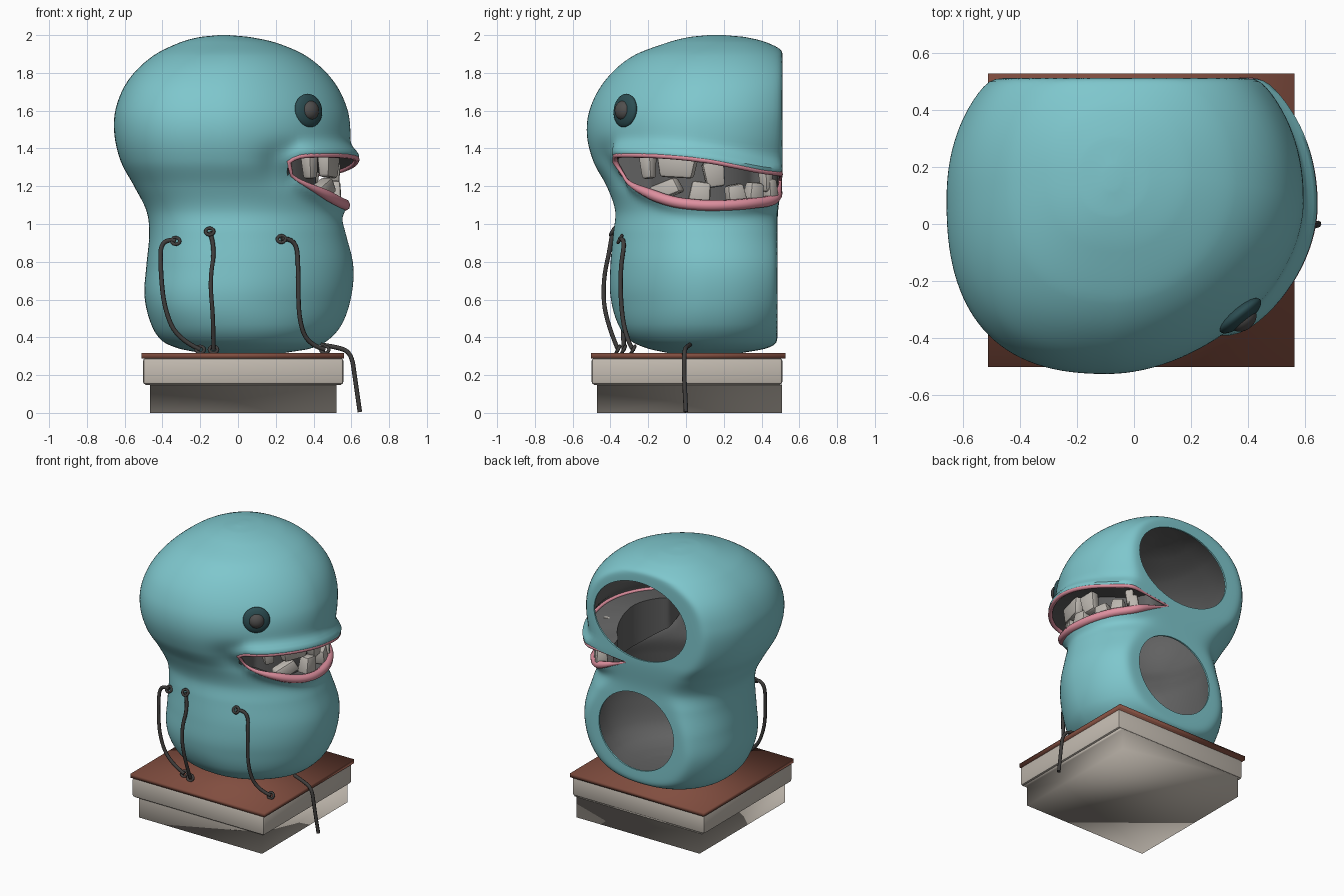
import bpy, bmesh, math
from mathutils import Vector, Matrix

if "Cube" in bpy.data.objects:
    bpy.data.objects.remove(bpy.data.objects["Cube"])


def material(name, r, g, b):
    m = bpy.data.materials.new(name)
    m.use_nodes = True
    m.diffuse_color = (r, g, b, 1)
    bsdf = next(n for n in m.node_tree.nodes if n.type == 'BSDF_PRINCIPLED')
    bsdf.inputs["Base Color"].default_value = (r, g, b, 1)
    bsdf.inputs["Roughness"].default_value = 0.7
    return m


TEAL = material("teal skin", .21, .57, .61)
INSIDE = material("dark grey inside", .12, .12, .12)
PINK = material("pink lip", .74, .28, .35)
RED = material("red brown board", .22, .075, .05)
STONE = material("pale stone", .55, .5, .44)
TOOTH = material("tooth", .5, .47, .43)
WIRE = material("dark wire", .05, .047, .045)
RIM = material("dark teal rim", .025, .075, .085)
PUPIL = material("grey pupil", .08, .077, .075)

# Body: height, left x, right x, front y, back y
BODY = [(.318, -.2, .25, -.1, .3), (.34, -.31, .38, -.2, .42), (.38, -.4, .47, -.29, .5),
        (.47, -.46, .55, -.36, .57), (.62, -.495, .6, -.4, .62), (.78, -.485, .61, -.4, .62),
        (.95, -.47, .57, -.385, .57), (1.07, -.485, .54, -.375, .53), (1.2, -.55, .55, -.42, .57),
        (1.33, -.62, .58, -.49, .64), (1.48, -.655, .595, -.525, .68), (1.62, -.645, .575, -.505, .69),
        (1.77, -.575, .495, -.42, .66), (1.89, -.45, .36, -.28, .56), (1.96, -.31, .2, -.1, .43),
        (1.99, -.2, .06, .02, .31), (2, -.1, -.05, .12, .2)]
# Mouth: angle round the body, upper z, lower z
MOUTH = [(-55, 1.33, 1.29), (-51, 1.358, 1.24), (-40, 1.365, 1.185), (-20, 1.36, 1.122), (0, 1.34, 1.1),
         (15, 1.31, 1.1), (32, 1.28, 1.11), (50, 1.265, 1.13), (78, 1.235, 1.225)]


def sample(table, t):
    """Smooth interpolation of table rows by their first column."""
    t = min(max(t, table[0][0]), table[-1][0])
    i = next(k for k in range(len(table) - 1) if t <= table[k + 1][0])
    last = len(table) - 1

    def slope(k, c):
        a, b = table[max(k - 1, 0)], table[min(k + 1, last)]
        return (b[c] - a[c]) / (b[0] - a[0])
    p, q = table[i], table[i + 1]
    h = q[0] - p[0]
    s = (t - p[0]) / h
    return [p[c] * (1 + 2 * s) * (1 - s) ** 2 + q[c] * s * s * (3 - 2 * s)
            + h * slope(i, c) * s * (1 - s) ** 2 - h * slope(i + 1, c) * s * s * (1 - s)
            for c in range(1, len(p))]


def ramp(a, b, t):
    s = min(max((t - a) / (b - a), 0), 1)
    return s * s * (3 - 2 * s)


def bump(t, width):
    return math.exp(-(t / width) ** 2)


def outward(deg):
    return Vector((math.cos(math.radians(deg)), math.sin(math.radians(deg)), 0))


def surface(deg, z, inset=0):
    """Point on the body skin, with swollen lips and a flattened back."""
    xl, xr, yf, yb = sample(BODY, z)
    out = outward(deg)
    c, s = out.xy
    n = (2.35 if s < 0 else 2.2) if c < 0 else (1.9 if s < 0 else 2.2)
    up, low = sample(MOUTH, deg)
    window = ramp(-66, -45, deg) * (1 - ramp(50, 78, deg))
    swell = window * (.06 * bump(z - up - .01, .05) + .035 * bump(z - low + .005, .05))
    swell -= .04 * bump(deg + 57, 12) * bump(z - 1.31, .1)
    x = (xl + xr) / 2 + math.copysign(abs(c) ** (2 / n), c) * (xr - xl) / 2 + c * swell
    x -= .06 * min(s, 0) ** 2 * ramp(.32, .6, z) * (1 - ramp(1.7, 2, z))
    y = (yf + yb) / 2 + math.copysign(abs(s) ** (2 / n), s) * (yb - yf) / 2 + s * swell
    flat, k = .485 + .027 * ramp(1, 1.3, z), .015
    y = min(y, flat) - k * math.log1p(math.exp(-abs(flat - y) / k))
    return Vector((x, y, z)) - out * inset


def skin(deg, z):
    """Surface point whose ring bends to follow the upper lip."""
    deg = (deg + 180) % 360 - 180
    bend = ramp(-85, -50, deg) * (1 - ramp(70, 120, deg)) * bump(z - 1.365, .22)
    return surface(deg, z + (sample(MOUTH, deg)[0] - 1.365) * bend)


def finish(name, mesh, mats, angle=40):
    ob = bpy.data.objects.new(name, mesh)
    bpy.context.collection.objects.link(ob)
    mesh.materials.clear()
    for m in mats:
        mesh.materials.append(m)
    smooth(ob, angle)
    return ob


def smooth(ob, angle):
    bpy.ops.object.select_all(action='DESELECT')
    ob.select_set(True)
    bpy.context.view_layer.objects.active = ob
    bpy.ops.object.shade_smooth_by_angle(angle=math.radians(angle))


def from_bmesh(name, bm, mats, angle=40):
    bmesh.ops.recalc_face_normals(bm, faces=bm.faces)
    me = bpy.data.meshes.new(name)
    bm.to_mesh(me)
    bm.free()
    return finish(name, me, mats, angle)


def loft(name, rings, mats, closed=True, angle=40):
    """Skin rings of points and cap both ends, or skin open strips."""
    bm = bmesh.new()
    vs = [[bm.verts.new(p) for p in ring] for ring in rings]
    n = len(vs[0])
    for a, b in zip(vs, vs[1:]):
        for i in range(n if closed else n - 1):
            bm.faces.new((a[i], a[(i + 1) % n], b[(i + 1) % n], b[i]))
    if closed:
        bm.faces.new(vs[0])
        bm.faces.new(vs[-1])
    return from_bmesh(name, bm, mats, angle)


def baked(ob):
    return bpy.data.meshes.new_from_object(ob.evaluated_get(bpy.context.evaluated_depsgraph_get()))


def tube(name, pts, radius, mat, radii=None, cyclic=False, kind='POLY'):
    cu = bpy.data.curves.new(name + " path", 'CURVE')
    cu.dimensions, cu.bevel_depth, cu.bevel_resolution = '3D', radius, 2
    cu.use_fill_caps = True
    sp = cu.splines.new(kind)
    sp.points.add(len(pts) - 1)
    for i, p in enumerate(pts):
        sp.points[i].co = (*p, 1)
        sp.points[i].radius = radii[i] if radii else 1
    if kind == 'NURBS':
        sp.order_u, sp.use_endpoint_u, sp.resolution_u = 3, True, 6
    sp.use_cyclic_u = cyclic
    ob = bpy.data.objects.new(name + " path", cu)
    bpy.context.collection.objects.link(ob)
    me = baked(ob)
    bpy.data.objects.remove(ob)
    return finish(name, me, [mat], 60)


def box(name, lo, hi, mat, bevel, taper=1, turn=Matrix()):
    bm = bmesh.new()
    bmesh.ops.create_cube(bm, size=1)
    lo, hi = Vector(lo), Vector(hi)
    for v in bm.verts:
        if v.co.z < 0:
            v.co.x, v.co.y = v.co.x * taper, v.co.y * taper
        v.co = Vector(a * b for a, b in zip(v.co, hi - lo))
    bmesh.ops.bevel(bm, geom=bm.edges, offset=bevel, segments=2, profile=.5, affect='EDGES')
    bm.transform(Matrix.Translation((lo + hi) / 2) @ turn)
    return from_bmesh(name, bm, [mat])


# Hollow body shell
heights = [a[0] + (b[0] - a[0]) * k / 8 for a, b in zip(BODY, BODY[1:]) for k in range(8)] + [2]
body = loft("body", [[skin(i * 3, z) for i in range(120)] for z in heights], [TEAL, INSIDE])
shell = body.modifiers.new("shell", 'SOLIDIFY')
shell.thickness, shell.offset, shell.material_offset = .012, -1, 1

# Cutters for the mouth and the two openings in the back
angles = [-55 + 133 * i / 60 for i in range(61)]
columns, lining = [], []
for a in angles:
    up, low = sample(MOUTH, a)
    mid = surface(a, (up + low) / 2)
    columns.append([Vector((*(mid + outward(a) * d).xy, z)) for d, z in
                    ((-.14, low), (-.14, up), (.14, up), (.14, low))])
    depth = .02 + .12 * ramp(-55, -42, a) * (1 - ramp(45, 70, a))
    back = mid - outward(a) * depth
    lining.append([surface(a, up, .015), Vector((back.x, back.y, up + .03)), back,
                   Vector((back.x, back.y, low - .02)), surface(a, low, .015)])
cutters = [loft("mouth_cutter", columns, [TEAL])]
for label, x, z, rx, rz in (("upper", .01, 1.56, .37, .28), ("lower", .06, .74, .3, .28)):
    ring = [(x + rx * math.cos(t * math.tau / 64), z + rz * math.sin(t * math.tau / 64)) for t in range(64)]
    cutters.append(loft(label + "_opening_cutter", [[(u, y, w) for u, w in ring] for y in (.36, .7)], [TEAL]))
for c in cutters:
    c.hide_render = True
    cut = body.modifiers.new(c.name, 'BOOLEAN')
    cut.object, cut.operation, cut.solver = c, 'DIFFERENCE', 'EXACT'
body_mesh = baked(body)
body.modifiers.clear()
body.data = body_mesh
smooth(body, 55)
for c in cutters:
    bpy.data.objects.remove(c)
loft("mouth_lining", lining, [INSIDE], closed=False)

# Lips: thin above, full below
upper = [surface(a, sample(MOUTH, a)[0], .01) for a in angles]
lower = [surface(a, sample(MOUTH, a)[1], .008) for a in angles[1:-1]][::-1]
fullness = [.5 - .2 * ramp(45, 60, a) for a in angles]
fullness += [.3 + .7 * ramp(0, 12, min(i, len(lower) - i)) for i in range(len(lower))]
tube("lips", upper + lower, .029, PINK, fullness, True)

# Teeth: centre y, bottom z, top z, width, tilt in degrees
uppers = [(-.25, 1.24, 1.36, .08, 5), (-.08, 1.245, 1.36, .22, -3), (.14, 1.195, 1.33, .12, 8),
          (.44, 1.17, 1.28, .06, 4)]
lowers = [(-.15, 1.14, 1.225, .15, 20), (.07, 1.11, 1.225, .1, -8), (.26, 1.11, 1.21, .09, 10),
          (.37, 1.12, 1.22, .08, -6), (.46, 1.13, 1.24, .06, 5)]
for row, taper, teeth in (("upper", .8, uppers), ("lower", 1.2, lowers)):
    for i, (y, z0, z1, w, tilt) in enumerate(teeth):
        a = math.degrees(math.asin((y - .07) / .53))
        c = surface(a, 1.23, .05)
        half = Vector((.035, w / 2, (z1 - z0) / 2))
        c.z = (z0 + z1) / 2
        turn = Matrix.Rotation(math.radians(a), 4, 'Z') @ Matrix.Rotation(math.radians(tilt), 4, 'X')
        box(f"{row}_tooth_{i + 1}", c - half, c + half, TOOTH, .016, taper, turn)

# Eye: rounded rim, dark socket and domed pupil
facing = Matrix.Translation(surface(-44, 1.6)) @ Vector((.62, -.77, .1)).to_track_quat('Z', 'Y').to_matrix().to_4x4()
for name, mat, radius, height, lift in (("eye_rim", RIM, .09, .032, .002), ("eye_socket", WIRE, .062, .028, .01),
                                        ("eye_pupil", PUPIL, .052, .04, .016)):
    bm = bmesh.new()
    bmesh.ops.create_uvsphere(bm, u_segments=32, v_segments=16, radius=1)
    bm.transform(facing @ Matrix.Translation((0, 0, lift)) @ Matrix.Diagonal((radius, radius, height, 1)))
    from_bmesh(name, bm, [mat], 60)

# Loose wires with a small loop at their ends
wires = {
    "left_wire": [(-.33, -.32, .91), (-.41, -.31, .93), (-.41, -.33, .75), (-.39, -.34, .55), (-.32, -.33, .39),
                  (-.2, -.33, .335)],
    "middle_wire": [(-.15, -.39, .96), (-.12, -.4, .88), (-.15, -.44, .7), (-.13, -.43, .5), (-.13, -.36, .335)],
    "right_wire": [(.23, -.35, .92), (.31, -.32, .93), (.32, -.35, .75), (.32, -.34, .5), (.37, -.3, .36),
                   (.46, -.28, .335)],
    "side_wire": [(.44, .02, .36), (.52, 0, .35), (.6, -.01, .32), (.62, -.01, .18), (.645, 0, .005)]}
for name, pts in wires.items():
    tube(name, pts, .012, WIRE, kind='NURBS')
    for end, p in (("top", pts[0]), ("bottom", pts[-1])):
        if name != "side_wire":
            loop = [Vector(p) + Vector((.022 * math.cos(t), .01 * math.sin(t), .018 * math.sin(t)))
                    for t in (k * math.tau / 12 for k in range(12))]
            tube(f"{name}_{end}_loop", loop, .009, WIRE, cyclic=True)


# Plinth: softly shaded board, bevelled slab, foot flaring under the slab
def oblong(x0, y0, x1, y1, z):
    return [(x0, y0, z), (x1, y0, z), (x1, y1, z), (x0, y1, z)]


loft("board", [oblong(-.512, -.502, .562, .527, z) for z in (.288, .316)], [RED], angle=180)
box("slab", (-.503, -.5, .15), (.558, .51, .29), STONE, .015)
loft("foot", [oblong(-.465, -.47, .522, .508, 0), oblong(-.465, -.47, .522, .508, .148),
              oblong(-.49, -.488, .545, .509, .149)], [STONE], angle=180)
